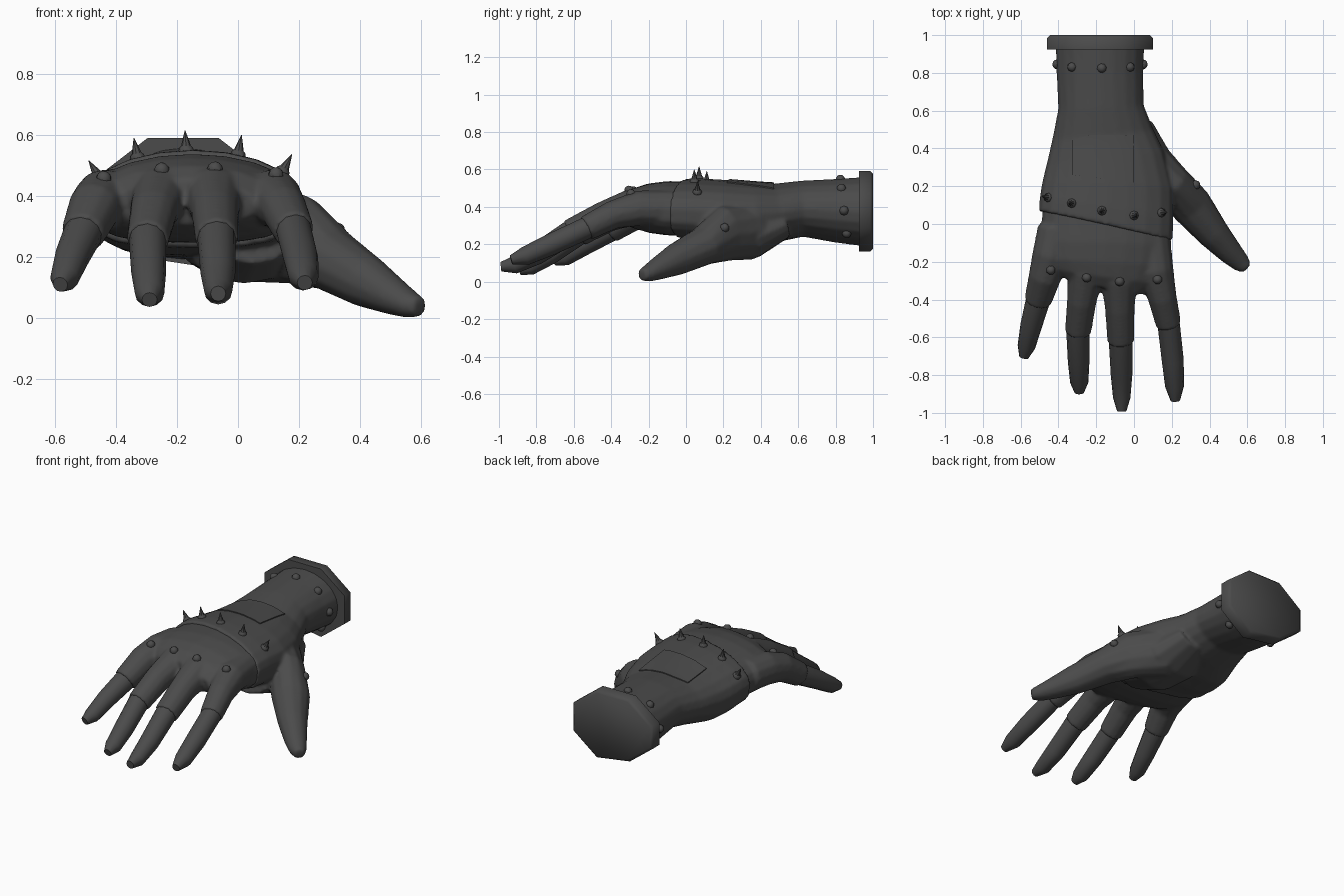
import bpy, bmesh, math
from mathutils import Vector
from mathutils.bvhtree import BVHTree

cube = bpy.data.objects.get("Cube")
if cube:
    bpy.data.objects.remove(cube)

leather = bpy.data.materials.new("dark_grey_leather")
leather.use_nodes = True
grey = (0.07, 0.07, 0.07, 1)
leather.diffuse_color = grey
leather.node_tree.nodes["Principled BSDF"].inputs["Base Color"].default_value = grey


def finish(name, bm, angle=40):
    bmesh.ops.recalc_face_normals(bm, faces=bm.faces)
    mesh = bpy.data.meshes.new(name)
    bm.to_mesh(mesh)
    bm.free()
    mesh.materials.append(leather)
    obj = bpy.data.objects.new(name, mesh)
    bpy.context.collection.objects.link(obj)
    bpy.ops.object.select_all(action='DESELECT')
    obj.select_set(True)
    bpy.context.view_layer.objects.active = obj
    bpy.ops.object.shade_smooth_by_angle(angle=math.radians(angle))
    return obj


def loft(bm, sections, sides=12, turn=0.0, palm=1.0):
    """Skin oval rings (x, y, z, half width, half height) along a path.
    A palm value below 1 squares off the underside of the rings in the hand."""
    pts = [Vector(s[:3]) for s in sections]
    rings = []
    for i, s in enumerate(sections):
        along = (pts[min(i + 1, len(pts) - 1)] - pts[max(i - 1, 0)]).normalized()
        side = along.cross(Vector((0, 0, 1))).normalized()
        up = side.cross(along)
        ring = []
        for k in range(sides):
            a = math.tau * (k + turn) / sides
            c, h = math.cos(a), math.sin(a)
            if h < 0 and s[1] < .4:
                c = math.copysign(abs(c) ** palm, c)
                h = -abs(h) ** palm
            ring.append(bm.verts.new(pts[i] + side * s[3] * c + up * s[-1] * h))
        rings.append(ring)
    for r, q in zip(rings, rings[1:]):
        for k in range(sides):
            n = (k + 1) % sides
            bm.faces.new((r[k], r[n], q[n], q[k]))
    bm.faces.new(rings[0])
    bm.faces.new(rings[-1])


def blend(name, bm):
    """Fuse overlapping lofts into one soft skin."""
    obj = finish(name, bm)
    fuse = obj.modifiers.new("fuse", 'REMESH')
    fuse.mode = 'VOXEL'
    fuse.voxel_size = .01
    fuse.use_smooth_shade = True
    soften = obj.modifiers.new("soften", 'SMOOTH')
    soften.factor = .5
    soften.iterations = 8
    return obj


# Wrist and back of the glove with a slanted front hem
body = bmesh.new()
loft(body, [(-.18, .95, .375, .235, .185), (-.18, .8, .38, .23, .17),
            (-.175, .62, .39, .227, .15), (-.165, .48, .368, .268, .156),
            (-.15, .35, .365, .313, .167), (-.14, .2, .375, .348, .17),
            (-.145, .08, .388, .355, .164), (-.15, -.01, .391, .355, .16)], sides=20, palm=.65)
for v in body.verts:
    v.co.y -= .17 * (v.co.x + .145) * min(1, max(0, (.3 - v.co.y) / .3))
# Thumb and heel of the hand, fused into the glove
loft(body, [(-.06, .48, .34, .1, .12), (.06, .33, .27, .135, .157),
            (.2, .21, .257, .108, .15), (.305, .095, .19, .112, .105),
            (.42, -.05, .12, .087, .088), (.51, -.15, .07, .067, .062),
            (.565, -.205, .043, .052, .045), (.597, -.235, .036, .033, .033)])
loft(body, [(-.03, .52, .31, .13, .08), (0, .36, .238, .19, .112),
            (.02, .2, .225, .18, .113), (.05, .04, .265, .13, .09)])
glove = blend("glove_body", body)

# Finger paths: the first four rings are the sleeve, the rest the slimmer finger
fingers = {
    "little": [(-.41, -.02, .39, .1), (-.44, -.17, .388, .1), (-.472, -.28, .36, .087),
               (-.51, -.41, .275, .073),
               (-.545, -.54, .2, .057), (-.57, -.65, .13, .047), (-.583, -.705, .11, .025)],
    "ring": [(-.24, -.12, .4, .1), (-.255, -.26, .4, .096), (-.277, -.41, .347, .079),
             (-.297, -.575, .255, .07),
             (-.293, -.73, .147, .057), (-.29, -.84, .08, .048), (-.29, -.893, .06, .025)],
    "middle": [(-.08, -.15, .4, .1), (-.078, -.3, .398, .097), (-.075, -.45, .347, .079),
               (-.07, -.625, .26, .072),
               (-.066, -.8, .147, .057), (-.065, -.92, .088, .046), (-.065, -.99, .08, .025)],
    "index": [(.09, -.05, .39, .1), (.115, -.25, .393, .096), (.15, -.39, .358, .077),
              (.184, -.535, .285, .068),
              (.205, -.72, .2, .058), (.215, -.86, .137, .05), (.219, -.935, .116, .025)],
}

# Knuckles fused with the finger sleeves
knuckles = bmesh.new()
loft(knuckles, [(-.145, .12, .39, .335, .145), (-.15, -.1, .393, .348, .145),
                (-.155, -.2, .393, .33, .132), (-.16, -.27, .39, .29, .11),
                (-.172, -.325, .38, .23, .075)], sides=20, palm=.65)
for path in fingers.values():
    loft(knuckles, path[:4])
knuckle_part = blend("knuckles_and_sleeves", knuckles)

# Bare fingers
for name, path in fingers.items():
    x, y, z, r = path[3]
    start = Vector(path[2][:3]).lerp(Vector((x, y, z)), .7)
    bm = bmesh.new()
    loft(bm, [(*start, r - .009), (x, y, z, r - .009)] + path[4:])
    finish(name + "_finger", bm)

# Octagonal cuff with a softened end, higher under the little-finger side
w, h = .28 / math.cos(math.pi / 8), .215 / math.cos(math.pi / 8)
bm = bmesh.new()
loft(bm, [(-.18, .925, .376, w, h), (-.18, .985, .376, w, h),
          (-.18, 1, .376, w * .94, h * .93)], sides=8, turn=.5)
for v in bm.verts:
    if v.co.x < -.18 and v.co.z < .376:
        v.co.z += .035
finish("cuff", bm, 60)

graph = bpy.context.evaluated_depsgraph_get()
trees = [BVHTree.FromObject(obj, graph) for obj in (glove, knuckle_part)]


def surface(start, toward):
    """First outer surface met by a ray."""
    start, toward = Vector(start), Vector(toward).normalized()
    hits = [t.ray_cast(start, toward) for t in trees]
    hit = min((q for q in hits if q[0]), key=lambda q: q[3])
    normal = hit[1] if hit[1].dot(toward) < 0 else -hit[1]
    return hit[0], normal


def stud(name, start, toward, spike=False):
    spot, normal = surface(start, toward)
    bm = bmesh.new()
    bmesh.ops.create_uvsphere(bm, u_segments=8, v_segments=6, radius=.026)
    if spike:
        cone = bmesh.ops.create_cone(bm, segments=8, radius1=.022, radius2=.001, depth=.07, cap_ends=True)
        bmesh.ops.translate(bm, verts=cone["verts"], vec=(0, 0, .035))
        normal = (normal + Vector((0, 0, .3))).normalized()
    bm.transform(normal.to_track_quat('Z', 'Y').to_matrix().to_4x4())
    bmesh.ops.translate(bm, verts=bm.verts, vec=spot - normal * .004)
    finish(name, bm)


# Studs and spikes
down = (0, 0, -1)
for i, (x, y) in enumerate([(-.44, -.245), (-.25, -.285), (-.075, -.305), (.125, -.295)]):
    stud(f"knuckle_stud_{i}", (x, y, 2), down)
for i, (x, y) in enumerate([(-.455, .14), (-.33, .11), (-.17, .07), (0, .045), (.145, .06)]):
    stud(f"spike_{i}", (x, y, 2), down, True)
for i in range(-1, 6):
    a = math.tau * i / 8
    c, s = math.cos(a), math.sin(a)
    stud(f"wrist_stud_{i + 1}", (-.17 + c, .845 - .02 * s, .38 + s * .8), (-c, 0, -s * .8))
stud("thumb_stud", (.62, .5, .32), (-.29, -.29, -.03))

# Thin patch on the back of the hand, following its surface
bm = bmesh.new()
bmesh.ops.create_grid(bm, x_segments=8, y_segments=8, size=.5)
for v in bm.verts:
    u, t = v.co.x + .5, v.co.y + .5
    x = -.325 + .325 * u
    y = (.26 - .04 * u) * (1 - t) + (.445 + .025 * min(1, u * 4)) * t
    v.co = surface((x, y, 2), down)[0] + Vector((0, 0, .002))
edge = bmesh.ops.extrude_face_region(bm, geom=bm.faces[:])
bmesh.ops.translate(bm, verts=[g for g in edge["geom"] if isinstance(g, bmesh.types.BMVert)], vec=(0, 0, .006))
finish("back_patch", bm)
